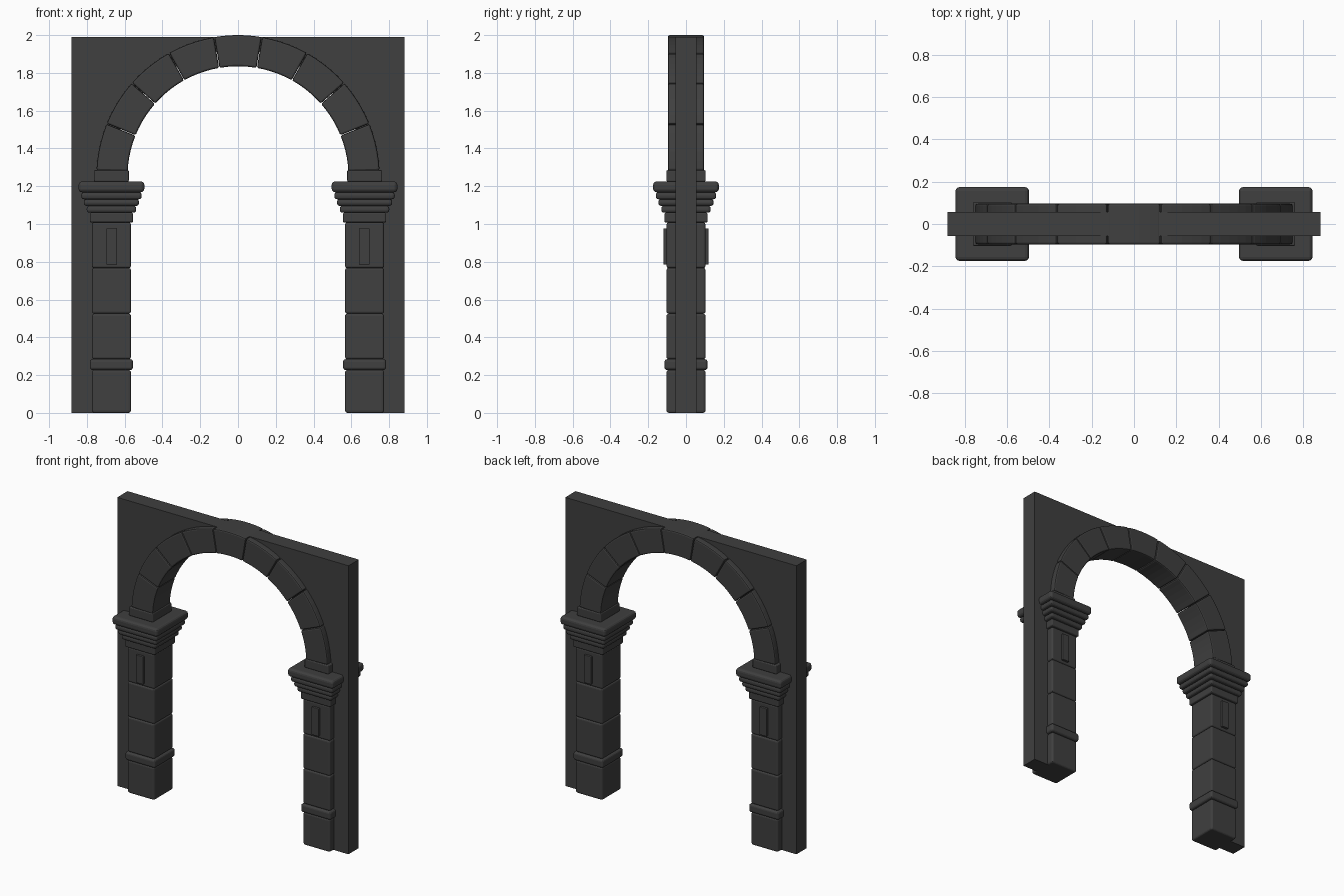
import bpy
import bmesh
from math import sin, cos, pi, radians

cube = bpy.data.objects.get("Cube")
if cube:
    bpy.data.objects.remove(cube, do_unlink=True)

stone = bpy.data.materials.new("dark_stone")
stone.use_nodes = True
COLOUR = (0.05, 0.05, 0.05, 1)
stone.diffuse_color = COLOUR
stone.node_tree.nodes["Principled BSDF"].inputs["Base Color"].default_value = COLOUR

SPRING = 1.25            # height of the arch centre
R_IN, R_OUT = 0.585, 0.75
PILLAR_X = 0.67
WALL_X, WALL_TOP, WALL_Y = 0.882, 1.99, 0.056


def prism(name, outline, half_depth, bevel=0, segments=2):
    """Extrude an x-z outline symmetrically along y, with optional rounded edges."""
    bm = bmesh.new()
    face = bm.faces.new([bm.verts.new((x, -half_depth, z)) for x, z in outline])
    out = bmesh.ops.extrude_face_region(bm, geom=[face])
    verts = [g for g in out["geom"] if isinstance(g, bmesh.types.BMVert)]
    bmesh.ops.translate(bm, verts=verts, vec=(0, 2 * half_depth, 0))
    bmesh.ops.recalc_face_normals(bm, faces=bm.faces)
    mesh = bpy.data.meshes.new(name)
    bm.to_mesh(mesh)
    bm.free()
    mesh.materials.append(stone)
    obj = bpy.data.objects.new(name, mesh)
    bpy.context.collection.objects.link(obj)
    if bevel:
        mod = obj.modifiers.new("rounded_edges", "BEVEL")
        mod.width = bevel
        mod.segments = segments
        mod.limit_method = "ANGLE"
        mod.angle_limit = radians(40)
    return obj


def block(name, x, half_x, half_y, z0, z1, bevel, segments=2):
    outline = [(x - half_x, z0), (x + half_x, z0), (x + half_x, z1), (x - half_x, z1)]
    return prism(name, outline, half_y, bevel, segments)


def arc(radius, start, end, steps):
    return [(radius * cos(start + (end - start) * i / steps),
             SPRING + radius * sin(start + (end - start) * i / steps))
            for i in range(steps + 1)]


# Wall slab with the arched opening, its edge buried in the stonework
opening = arc(PILLAR_X, 0, pi, 36)
prism("wall", [(WALL_X, 0), (WALL_X, WALL_TOP), (-WALL_X, WALL_TOP), (-WALL_X, 0),
               (-PILLAR_X, 0)] + opening[::-1] + [(PILLAR_X, 0)], WALL_Y)

# Nine wedge stones of the arch
COUNT = 9
FIRST = radians(2.5)
STEP = (pi - 2 * FIRST) / COUNT
GAP = 0.002
for i in range(COUNT):
    a, b = FIRST + i * STEP + GAP, FIRST + (i + 1) * STEP - GAP
    prism(f"arch_stone_{i + 1}", arc(R_OUT, a, b, 5) + arc(R_IN, b, a, 5), 0.096, 0.009)

# Pillar courses: name, half width, half depth, bottom, top, edge rounding
COURSES = [
    ("base_block", 0.103, 0.103, 0, 0.227, 0.012),
    ("base_band", 0.114, 0.114, 0.227, 0.284, 0.014),
    ("lower_block", 0.103, 0.103, 0.284, 0.525, 0.011),
    ("middle_block", 0.103, 0.103, 0.525, 0.767, 0.011),
    ("upper_block", 0.103, 0.103, 0.767, 1.008, 0.011),
    ("neck_band", 0.114, 0.114, 1.008, 1.06, 0.008),
    ("capital_step_1", 0.131, 0.131, 1.06, 1.096, 0.014),
    ("capital_step_2", 0.146, 0.146, 1.096, 1.131, 0.014),
    ("capital_step_3", 0.16, 0.16, 1.131, 1.168, 0.014),
    ("capital_slab", 0.174, 0.174, 1.168, 1.225, 0.018),
    ("springer_block", 0.092, 0.103, 1.225, 1.285, 0.006),
]
for side, sign in (("left", 1), ("right", -1)):
    x = sign * PILLAR_X
    for name, half_x, half_y, z0, z1, bevel in COURSES:
        block(f"{side}_{name}", x, half_x, half_y, z0, z1, bevel, 3)
    # Raised strip showing on the front and back of the upper block
    block(f"{side}_raised_strip", x, 0.027, 0.119, 0.785, 0.977, 0.004)
